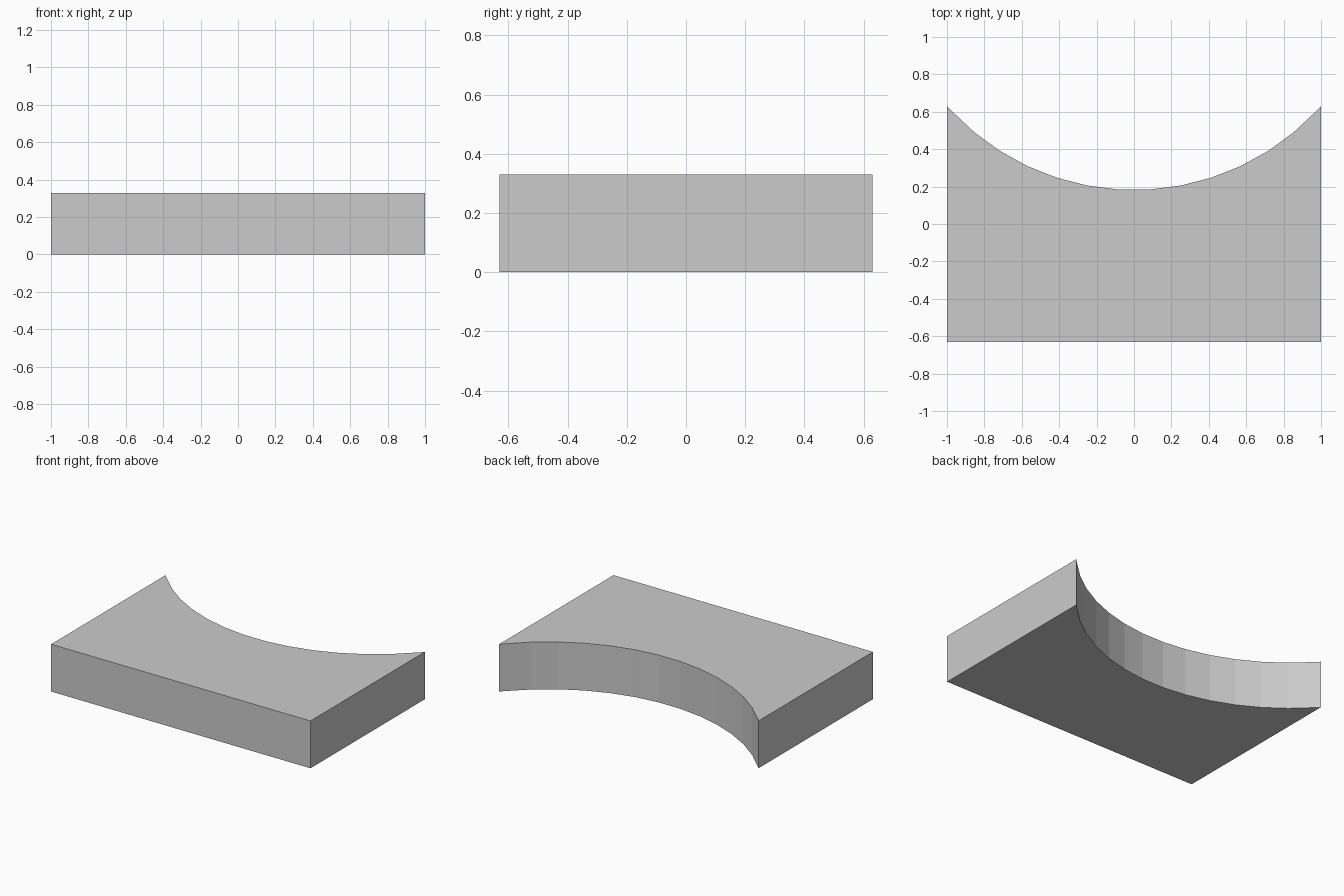
import bpy
import bmesh
import math

cube = bpy.data.objects.get("Cube")
if cube:
    bpy.data.objects.remove(cube, do_unlink=True)

HALF_X, HALF_Y, HEIGHT = 1.0, 0.63, 0.33
RADIUS, SIDES, ARC_CENTRE_Y = 1.336, 50, 1.518

# Plain grey material
grey = bpy.data.materials.new("plain grey")
grey.use_nodes = True
colour = (0.6, 0.6, 0.6, 1.0)
grey.diffuse_color = colour
grey.node_tree.nodes["Principled BSDF"].inputs["Base Color"].default_value = colour

# Outline: straight front and sides, circular bay in the back
step = 2 * math.pi / SIDES
outline = [(HALF_X, HALF_Y)]
for i in range(7):
    angle = (6.5 - i) * step
    outline.append((RADIUS * math.sin(angle), ARC_CENTRE_Y - RADIUS * math.cos(angle)))
outline += [(-x, y) for x, y in reversed(outline)]
outline += [(-HALF_X, -HALF_Y), (HALF_X, -HALF_Y)]

# Extrude the outline into a slab
bm = bmesh.new()
base = bm.faces.new([bm.verts.new((x, y, 0)) for x, y in outline])
result = bmesh.ops.extrude_face_region(bm, geom=[base], use_keep_orig=True)
top = [v for v in result["geom"] if isinstance(v, bmesh.types.BMVert)]
bmesh.ops.translate(bm, verts=top, vec=(0, 0, HEIGHT))
bmesh.ops.recalc_face_normals(bm, faces=bm.faces)

mesh = bpy.data.meshes.new("curved_slab")
bm.to_mesh(mesh)
bm.free()
mesh.materials.append(grey)
slab = bpy.data.objects.new("curved_slab", mesh)
bpy.context.collection.objects.link(slab)
